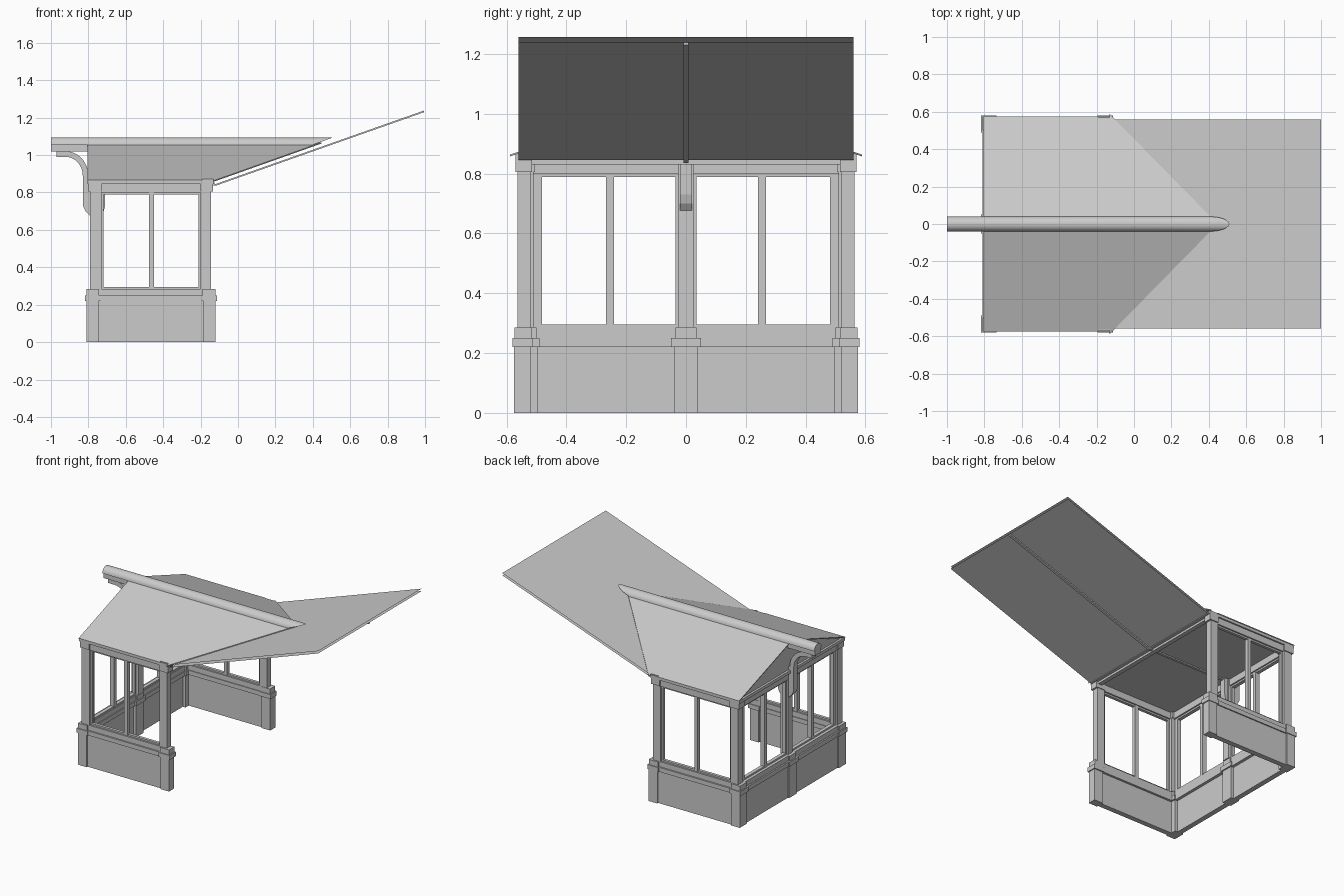
import bpy, bmesh, math

cube = bpy.data.objects.get("Cube")
if cube:
    bpy.data.objects.remove(cube, do_unlink=True)

GREY = (0.6, 0.6, 0.6, 1)
mat = bpy.data.materials.new("plain light grey")
mat.use_nodes = True
mat.diffuse_color = GREY
bsdf = next(n for n in mat.node_tree.nodes if n.type == 'BSDF_PRINCIPLED')
bsdf.inputs["Base Color"].default_value = GREY
bsdf.inputs["Roughness"].default_value = 0.8


def finish(name, bm, mirror=False, fix=True):
    if fix:
        bmesh.ops.recalc_face_normals(bm, faces=bm.faces)
    me = bpy.data.meshes.new(name)
    bm.to_mesh(me)
    bm.free()
    me.materials.append(mat)
    ob = bpy.data.objects.new(name, me)
    bpy.context.collection.objects.link(ob)
    if mirror:
        mod = ob.modifiers.new("mirror", 'MIRROR')
        mod.use_axis = (False, True, False)
        mod.use_mirror_merge = False
    return ob


def boxes(name, specs, mirror=False):
    """Each spec is ((x0, x1), (y0, y1), (z0, z1))."""
    bm = bmesh.new()
    for xs, ys, zs in specs:
        vs = bmesh.ops.create_cube(bm, size=1)["verts"]
        for v in vs:
            for i, (a, b) in enumerate((xs, ys, zs)):
                v.co[i] = (a + b) / 2 + v.co[i] * (b - a)
    return finish(name, bm, mirror)


def slab(name, pts, offset=None, mirror=False):
    """Flat polygon, thickened along an offset when one is given."""
    bm = bmesh.new()
    f = bm.faces.new([bm.verts.new(p) for p in pts])
    if offset:
        ext = bmesh.ops.extrude_face_region(bm, geom=[f], use_keep_orig=True)["geom"]
        bmesh.ops.translate(bm, vec=offset,
                            verts=[g for g in ext if isinstance(g, bmesh.types.BMVert)])
    return finish(name, bm, mirror, fix=offset is not None)


BASE, BAND, SILL, HEAD, EAVE = 0.22, 0.25, 0.285, 0.80, 0.845

# Low walls with corner piers, stepped band and sill
boxes("side_base_wall", [((-.79, -.14), (.53, .565), (0, BASE))], True)
boxes("back_base_wall", [((-.80, -.765), (-.55, .55), (0, BASE))])
boxes("corner_pier", [((-.81, -.745), (.495, .575), (0, BASE)),
                      ((-.185, -.12), (.52, .575), (0, BASE))], True)
boxes("side_band", [((-.79, -.14), (.515, .573), (BASE, BAND)),
                    ((-.79, -.14), (.52, .562), (BAND, SILL))], True)
boxes("back_band", [((-.81, -.745), (-.55, .55), (BASE, BAND)),
                    ((-.80, -.75), (-.55, .55), (BAND, SILL))])
boxes("pier_cap", [((-.817, -.735), (.49, .58), (BASE, BAND)),
                   ((-.81, -.742), (.50, .574), (BAND, SILL)),
                   ((-.195, -.113), (.512, .58), (BASE, BAND)),
                   ((-.19, -.12), (.517, .574), (BAND, SILL))], True)
boxes("middle_pier", [((-.81, -.745), (-.04, .04), (0, BASE)),
                      ((-.818, -.735), (-.05, .05), (BASE, BAND)),
                      ((-.81, -.742), (-.035, .035), (BAND, SILL))])

# Posts, top rails and window bars
boxes("corner_post", [((-.79, -.73), (.51, .563), (SILL, EAVE)),
                      ((-.20, -.145), (.52, .563), (SILL, EAVE)),
                      ((-.80, -.73), (.505, .57), (HEAD + .005, EAVE)),
                      ((-.20, -.133), (.515, .57), (HEAD + .005, EAVE))], True)
boxes("middle_post", [((-.79, -.735), (-.026, .026), (SILL, EAVE))])
boxes("side_top_rail", [((-.79, -.145), (.52, .56), (HEAD, EAVE))], True)
boxes("back_top_rail", [((-.79, -.745), (-.55, .55), (HEAD, EAVE))])
boxes("front_top_rail", [((-.175, -.145), (-.55, .55), (HEAD + .03, EAVE))])
boxes("side_window_bar", [((-.475, -.45), (.525, .553), (SILL, HEAD))], True)
boxes("back_window_bar", [((-.782, -.752), (.24, .267), (SILL, HEAD))], True)

# Thin frames around the window openings
T, z = .011, (SILL, HEAD)
low, high = (SILL, SILL + T), (HEAD - T, HEAD)
boxes("side_window_frame", [((-.73, -.73 + T), (.53, .55), z),
                            ((-.20 - T, -.20), (.53, .55), z),
                            ((-.73, -.20), (.53, .55), low),
                            ((-.73, -.20), (.53, .55), high)], True)
boxes("back_window_frame", [((-.78, -.755), (.482, .51), z),
                            ((-.78, -.755), (.024, .024 + T), z),
                            ((-.78, -.755), (.02, .51), low),
                            ((-.78, -.755), (.02, .51), high)], True)

# Ceiling, eaves trim and the small beam under the ceiling
boxes("ceiling", [((-.79, -.125), (-.56, .56), (EAVE, EAVE + .008))])
boxes("side_eaves", [((-.80, -.13), (.545, .57), (EAVE, .866))], True)
boxes("back_eaves", [((-.805, -.78), (-.57, .57), (EAVE, .866))])
boxes("ceiling_beam", [((-.76, -.12), (-.009, .009), (EAVE - .008, EAVE))])


# Long rising roof made of two parallel sheets
def rise(x):
    return EAVE + .3527 * (x + .12)


for name, lift, x0, x1 in (("rising_roof_underside", 0, -.12, 1),
                           ("rising_roof_top", .016, -.13, 1)):
    pts = [(x0, -.56, rise(x0) + lift), (x1, -.56, rise(x1) + lift),
           (x1, .56, rise(x1) + lift), (x0, .56, rise(x0) + lift)]
    slab(name, pts if lift else pts[::-1])
slab("rising_roof_beam", [(-.12, -.009, rise(-.12)), (.995, -.009, rise(.995)),
                          (.995, -.009, rise(.995) - .009),
                          (-.12, -.009, rise(-.12) - .009)], (0, .018, 0))

# Gabled roof, meeting the rising roof along two valleys
PITCH, TOP = .348, 1.068


def on_gable(x, y):
    return (x, y, TOP - PITCH * y)


slab("gable_roof_slope", [on_gable(*p) for p in (
    (-.805, 0), (-.805, .575), (-.19, .575), (-.19, .565),
    (-.13, .565), (-.13, .588), (.447, 0))], (0, 0, -.006), True)
slab("gable_end", [(-.79, -.56, .86), (-.79, .56, .86), (-.79, 0, 1.06)], (.012, 0, 0))

# Rounded ridge cap with a slanted far end
bm = bmesh.new()
near, far = [], []
N = 12
for i in range(N + 1):
    a = math.pi * i / N
    y, h = .04 * math.cos(a), .04 * math.sin(a)
    near.append(bm.verts.new((-1, y, 1.055 + h)))
    far.append(bm.verts.new((.40 + 2.75 * h, y, 1.055 + h)))
for i in range(N + 1):
    j = (i + 1) % (N + 1)
    face = bm.faces.new((near[i], near[j], far[j], far[i]))
    face.smooth = i < N
bm.faces.new(near)
bm.faces.new(far)
ridge = finish("ridge_cap", bm)
for e in ridge.data.edges:
    a, b = (ridge.data.vertices[k].co for k in e.vertices)
    e.use_edge_sharp = abs(a.x - b.x) < .2 or max(a.z, b.z) < 1.056
boxes("ridge_beam", [((-1, -.79), (-.03, .03), (1.02, 1.057))])

# Curved bracket below the overhanging ridge
arc = [math.radians(a) for a in range(0, 91, 10)]
outer = [(-.92 + .12 * math.cos(a), .89 + .13 * math.sin(a)) for a in arc]
inner = [(-.92 + .09 * math.cos(a), .89 + .10 * math.sin(a)) for a in reversed(arc)]
profile = ([(-.785, .67), (-.785, .89)] + outer + [(-.97, 1.02), (-.97, .99)]
           + inner + [(-.83, .73), (-.815, .70)])
slab("outer_bracket", [(x, -.02, z) for x, z in profile], (0, .04, 0))
slab("inner_bracket", [(x, -.02, z) for x, z in (
    (-.74, .67), (-.74, EAVE), (-.71, EAVE), (-.71, .73), (-.718, .70))], (0, .04, 0))
